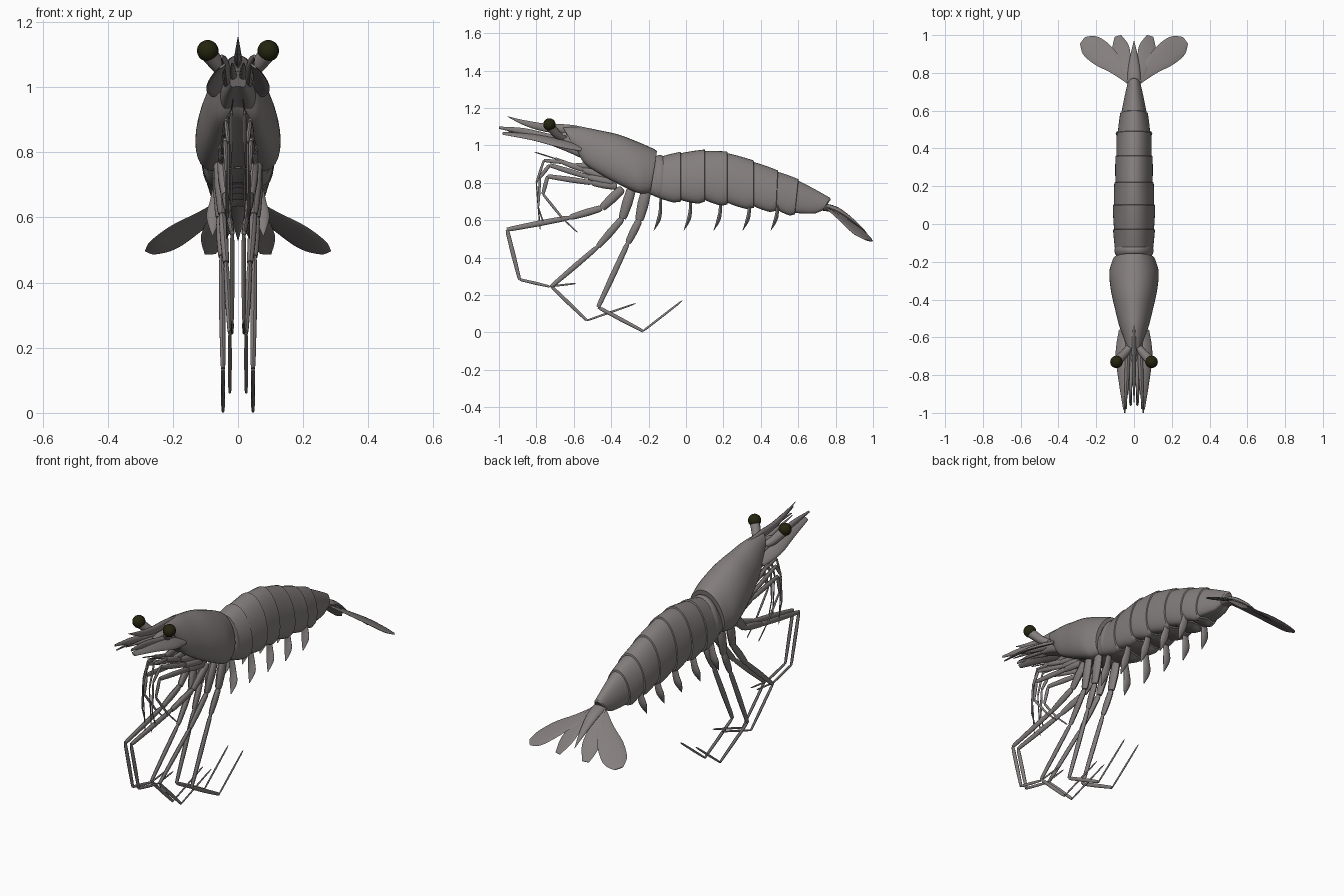
import bpy
import math
from mathutils import Vector

old = bpy.data.objects.get("Cube")
if old:
    bpy.data.objects.remove(old, do_unlink=True)


def make_material(name, colour):
    mat = bpy.data.materials.new(name)
    mat.use_nodes = True
    mat.diffuse_color = (*colour, 1)
    mat.node_tree.nodes["Principled BSDF"].inputs["Base Color"].default_value = (*colour, 1)
    return mat


SHELL = make_material("shell grey", (0.23, 0.21, 0.205))
EYE = make_material("eye dark olive", (0.018, 0.018, 0.005))


def finish(name, verts, faces, mirror=False):
    """Turn the geometry into a smooth object, mirrored across x if paired."""
    mesh = bpy.data.meshes.new(name)
    mesh.from_pydata(verts, [], faces)
    mesh.materials.append(SHELL)
    mesh.shade_smooth()
    mesh.set_sharp_from_angle(angle=math.radians(40))
    obj = bpy.data.objects.new(name, mesh)
    bpy.context.collection.objects.link(obj)
    if mirror:
        obj.modifiers.new("Mirror", "MIRROR").use_mirror_merge = False


def bridge(rings, verts, faces):
    """Add rings of points, joined by quads and closed at both ends."""
    start, n = len(verts), len(rings[0])
    for ring in rings:
        verts.extend(ring)
    for k in range(len(rings) - 1):
        a = start + k * n
        for i in range(n):
            j = (i + 1) % n
            faces.append((a + i, a + j, a + n + j, a + n + i))
    last = start + (len(rings) - 1) * n
    faces.append(tuple(range(start + n - 1, start - 1, -1)))
    faces.append(tuple(range(last, last + n)))


def smooth_rows(rows, steps=5):
    """Catmull-Rom interpolation through rows of numbers."""
    rows = [Vector(r) for r in rows]
    out = []
    for k in range(len(rows) - 1):
        p0, p1 = rows[max(k - 1, 0)], rows[k]
        p2, p3 = rows[k + 1], rows[min(k + 2, len(rows) - 1)]
        for s in range(steps):
            t = s / steps
            out.append(p1 + (p2 - p0) * (t / 2)
                       + (p0 * 2 - p1 * 5 + p2 * 4 - p3) * (t * t / 2)
                       + (p1 * 3 - p0 - p2 * 3 + p3) * (t ** 3 / 2))
    out.append(rows[-1])
    return out


def shell_ring(top_y, top_z, low_y, low_z, half_width, n=40):
    """Egg-shaped cross-section, widest low down, hollowed underneath."""
    ring = []
    for i in range(n):
        a = math.tau * i / n
        v = ((1 - math.cos(a)) / 2) ** 1.4 + 0.14 * max(0, math.cos(a)) ** 4
        v = (v - 0.09) / 0.91
        ring.append((half_width * math.sin(a), low_y + (top_y - low_y) * v,
                     low_z + (top_z - low_z) * v))
    return ring


def shell(name, rows):
    verts, faces = [], []
    bridge([shell_ring(*row) for row in rows], verts, faces)
    finish(name, verts, faces)


def tube_rings(path, radii, flat=1, normal=(1, 0, 0), n=12):
    """Sections along a path; flat squeezes them along the normal."""
    path = [Vector(p) for p in path]
    rings = []
    for k, p in enumerate(path):
        d = (path[min(k + 1, len(path) - 1)] - path[max(k - 1, 0)]).normalized()
        u = Vector(normal).cross(d).normalized()
        w = d.cross(u)
        rings.append([p + u * (radii[k] * math.cos(math.tau * i / n))
                      + w * (radii[k] * flat * math.sin(math.tau * i / n))
                      for i in range(n)])
    return rings


def blade(name, path, radii, flat, normal, mirror=True):
    rows = smooth_rows([(*p, r) for p, r in zip(path, radii)])
    verts, faces = [], []
    bridge(tube_rings([r[:3] for r in map(tuple, rows)],
                      [max(r[3], 0.001) for r in rows], flat, normal), verts, faces)
    finish(name, verts, faces, mirror)


def limb(name, x_root, x_tip, radius, points):
    """Jointed leg pair: one waisted, tapering tube for each pair of (y, z) joints."""
    verts, faces = [], []
    count = len(points) - 1
    joints = [Vector((x_root + (x_tip - x_root) * min(1, k / 3), *p))
              for k, p in enumerate(points)]
    for k in range(count):
        r = radius * (1 - 0.8 * (k / (count - 1)) ** 0.75)
        path = [joints[k].lerp(joints[k + 1], t) for t in (0, 0.08, 0.5, 0.92, 1)]
        end = 0.3 if k == count - 1 else 0.65
        bridge(tube_rings(path, [r * s for s in (0.6, 0.9, 1, 0.8, end)], 0.65, n=10),
               verts, faces)
    finish(name, verts, faces, mirror=True)


# Carapace: rows are top y, top z, bottom y, bottom z, half width
shell("carapace", smooth_rows([
    (-0.66, 1.10, -0.58, 0.965, 0.05), (-0.55, 1.097, -0.54, 0.9, 0.077),
    (-0.46, 1.08, -0.45, 0.84, 0.10), (-0.36, 1.058, -0.35, 0.785, 0.122),
    (-0.26, 1.02, -0.26, 0.745, 0.131), (-0.18, 0.985, -0.21, 0.742, 0.117),
    (-0.155, 0.97, -0.19, 0.75, 0.108)]))
blade("rostrum", [(0, -0.38, 1.04), (0, -0.6, 1.083), (0, -0.75, 1.095),
                  (0, -0.86, 1.12), (0, -0.955, 1.155)],
      [0.018, 0.025, 0.022, 0.014, 0.001], 0.5, (1, 0, 0), mirror=False)
shell("head_base", smooth_rows([
    (-0.52, 1.06, -0.5, 0.9, 0.06), (-0.64, 1.06, -0.6, 0.95, 0.05),
    (-0.74, 1.05, -0.72, 1.0, 0.025)]))

# Abdomen: each plate bulges, and its back lip covers the next plate
# Columns: back edge y, top z, bottom z, half width, backward lean of the lower edge
edges = [(-0.18, 0.935, 0.71, 0.1, 0), (-0.03, 0.966, 0.685, 0.111, 0),
         (0.10, 0.978, 0.685, 0.112, 0), (0.22, 0.967, 0.67, 0.104, 0),
         (0.36, 0.92, 0.652, 0.098, 0), (0.49, 0.867, 0.637, 0.091, -0.01),
         (0.60, 0.82, 0.617, 0.073, -0.02), (0.77, 0.72, 0.64, 0.034, -0.04)]
for k in range(len(edges) - 1):
    a, b = Vector(edges[k]), Vector(edges[k + 1])
    rows = []
    for t in (-0.15, 0, 0.15, 0.35, 0.55, 0.75, 0.92, 1, 1.02):
        y, top, low, half, lean = a.lerp(b, t)
        lip = 0.008 * (1 - t) ** 2 if t < 1.01 else 0.008
        arch = 0.022 * (1 - t) ** 2 + 0.012 * max(0, t - 0.75) * 4
        rows.append((y, top - lip, y + lean, low + arch, half - lip * 0.7))
    shell(f"abdomen_plate_{k + 1}", rows)
shell("front_collar", [(-0.14 + 0.03 * t, 0.95 - 0.018 * t * t, -0.14 + 0.03 * t,
                        0.72 + 0.02 * t * t, 0.104 - 0.012 * t * t)
                       for t in (-1, -0.6, -0.2, 0.2, 0.6, 1)])

# Tail fan: outer blades slope down sideways
slope = (0, 0.62, 0.78)
roof = (0.38, 0.52, 0.76)
blade("telson", [(0, 0.7, 0.675), (0, 0.8, 0.655), (0, 0.9, 0.59), (0, 0.97, 0.53)],
      [0.035, 0.034, 0.018, 0.001], 0.55, slope, mirror=False)
blade("outer_tail_fan", [(0.015, 0.75, 0.67), (0.09, 0.83, 0.612), (0.165, 0.893, 0.562),
                         (0.23, 0.945, 0.515), (0.272, 0.972, 0.492)],
      [0.018, 0.044, 0.066, 0.062, 0.024], 0.12, roof)
blade("inner_tail_fan", [(0.015, 0.74, 0.685), (0.045, 0.84, 0.62),
                         (0.07, 0.93, 0.548), (0.085, 0.995, 0.488)],
      [0.015, 0.032, 0.045, 0.018], 0.12, (0.2, 0.6, 0.77))

# Eyes on stalks
blade("eye_stalk", [(0.02, -0.65, 1.035), (0.05, -0.685, 1.055), (0.087, -0.725, 1.10)],
      [0.018, 0.022, 0.026], 1, (0, 1, 0))
for side, x in (("left", 0.093), ("right", -0.093)):
    bpy.ops.mesh.primitive_uv_sphere_add(segments=24, ring_count=16, radius=0.033,
                                         location=(x, -0.73, 1.112))
    eye = bpy.context.object
    eye.name = f"{side}_eye"
    eye.data.materials.append(EYE)
    eye.data.shade_smooth()

# Feelers and their flat scales
blade("feeler_scale", [(0.06, -0.56, 0.985), (0.07, -0.68, 1.012), (0.06, -0.82, 1.045),
                       (0.048, -0.98, 1.065)],
      [0.025, 0.034, 0.028, 0.012], 0.3, (0.6, 0.2, 0.8))
blade("upper_feeler", [(0.03, -0.6, 1.01), (0.035, -0.74, 1.04), (0.04, -0.87, 1.075),
                       (0.05, -1.0, 1.095)], [0.025, 0.024, 0.018, 0.006], 0.6, (1, 0, 0))
blade("inner_feeler", [(0.015, -0.65, 1.02), (0.016, -0.8, 1.05), (0.018, -0.95, 1.075)],
      [0.014, 0.01, 0.002], 1, (1, 0, 0))

# Mouth limbs and clawed front legs
limb("mouth_limb", 0.03, 0.015, 0.018,
     [(-0.5, 0.89), (-0.6, 0.89), (-0.7, 0.93), (-0.81, 0.965)])
limb("first_leg", 0.04, 0.02, 0.02,
     [(-0.42, 0.83), (-0.55, 0.87), (-0.66, 0.91), (-0.76, 0.92), (-0.8, 0.8), (-0.78, 0.55)])
limb("second_leg", 0.05, 0.03, 0.02,
     [(-0.39, 0.8), (-0.52, 0.83), (-0.73, 0.895), (-0.78, 0.83), (-0.79, 0.67), (-0.76, 0.58)])
limb("third_leg", 0.05, 0.035, 0.021,
     [(-0.37, 0.78), (-0.5, 0.8), (-0.74, 0.835), (-0.765, 0.74), (-0.66, 0.61), (-0.58, 0.535)])

# Long walking legs
limb("front_walking_leg", 0.05, 0.018, 0.026,
     [(-0.34, 0.77), (-0.45, 0.665), (-0.62, 0.615), (-0.957, 0.55),
      (-0.89, 0.283), (-0.73, 0.246), (-0.59, 0.262)])
limb("middle_walking_leg", 0.06, 0.025, 0.028,
     [(-0.29, 0.77), (-0.34, 0.61), (-0.47, 0.46), (-0.72, 0.246),
      (-0.53, 0.064), (-0.27, 0.155)])
limb("rear_walking_leg", 0.06, 0.046, 0.03,
     [(-0.21, 0.77), (-0.25, 0.6), (-0.31, 0.48), (-0.47, 0.135),
      (-0.23, 0.007), (-0.02, 0.17)])

# Swimming paddles under the abdomen
for k, y in enumerate((-0.135, 0.025, 0.185, 0.34, 0.49)):
    blade(f"swimming_paddle_{k + 1}",
          [(0.055, y, 0.72), (0.066, y - 0.002, 0.65),
           (0.075, y - 0.012, 0.6), (0.078, y - 0.037, 0.545)],
          [0.016, 0.02, 0.022, 0.002], 0.45, (0, 1, 0))
